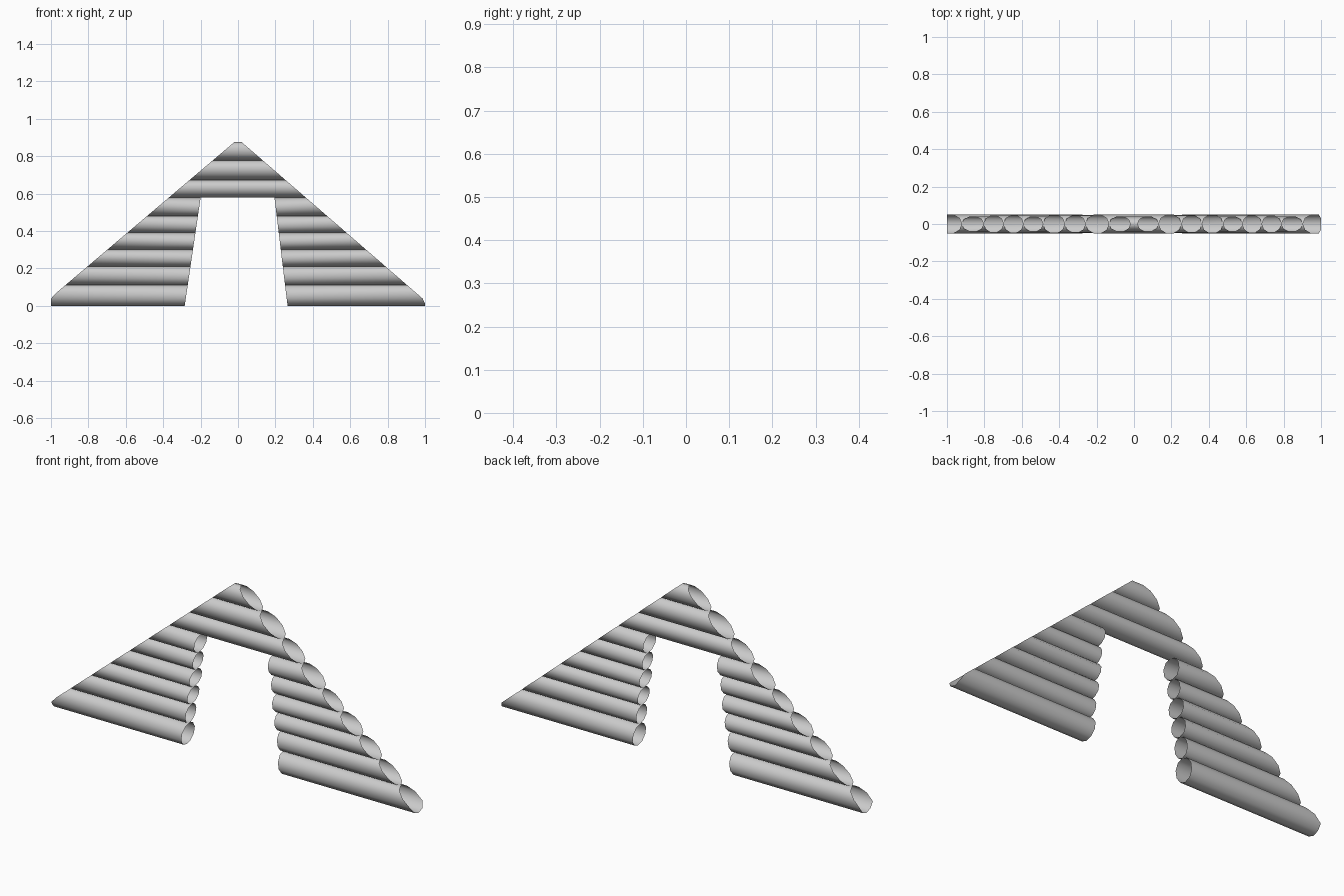
import bpy
import math

cube = bpy.data.objects.get("Cube")
if cube:
    bpy.data.objects.remove(cube, do_unlink=True)

mat = bpy.data.materials.new("light grey")
mat.use_nodes = True
GREY = (0.6, 0.6, 0.6, 1)
mat.diffuse_color = GREY
mat.node_tree.nodes["Principled BSDF"].inputs["Base Color"].default_value = GREY

SIDES = 10


# Cut lines: x of the roof slopes and of the door jambs at a height
def roof_left(z):
    return -min(1, 0.02 + (0.875 - z) * 1.181)


def roof_right(z):
    return min(1, 0.02 + (0.875 - z) * 1.157)


def door_left(z):
    return -0.285 + 0.147 * z


def door_right(z):
    return 0.265 - 0.121 * z


def log(name, low, high, half_depth, start, end):
    """Open hollow log along x whose ends follow two cut lines."""
    mid, rz = (low + high) / 2, (high - low) / 2
    ry = half_depth / math.cos(math.pi / SIDES)
    verts, faces = [], []
    for i in range(SIDES):
        a = 2 * math.pi * i / SIDES
        y, z = ry * math.sin(a), mid + rz * math.cos(a)
        verts += [(start(z), y, z), (end(z), y, z)]
        j = (i + 1) % SIDES
        faces.append((2 * i, 2 * i + 1, 2 * j + 1, 2 * j))
    mesh = bpy.data.meshes.new(name)
    mesh.from_pydata(verts, [], faces)
    mesh.materials.append(mat)
    mesh.shade_smooth()
    # Keep the normals pointing out of the log
    if mesh.polygons[0].normal.z < 0:
        mesh.flip_normals()
    obj = bpy.data.objects.new(name, mesh)
    bpy.context.collection.objects.link(obj)


# Courses from the ground up: heights between logs and half depths
levels = [0, 0.112, 0.211, 0.301, 0.391, 0.48, 0.578, 0.672, 0.778, 0.876]
depths = [0.05, 0.04, 0.045, 0.047, 0.04, 0.049, 0.046, 0.05, 0.04]
DOOR_COURSES = 6

for n, depth in enumerate(depths):
    low, high = levels[n], levels[n + 1]
    if n < DOOR_COURSES:
        log(f"right_wall_log_{n + 1}", low, high, depth, roof_left, door_left)
        log(f"left_wall_log_{n + 1}", low, high, depth, door_right, roof_right)
    else:
        log(f"gable_log_{n + 1}", low, high, depth, roof_left, roof_right)
